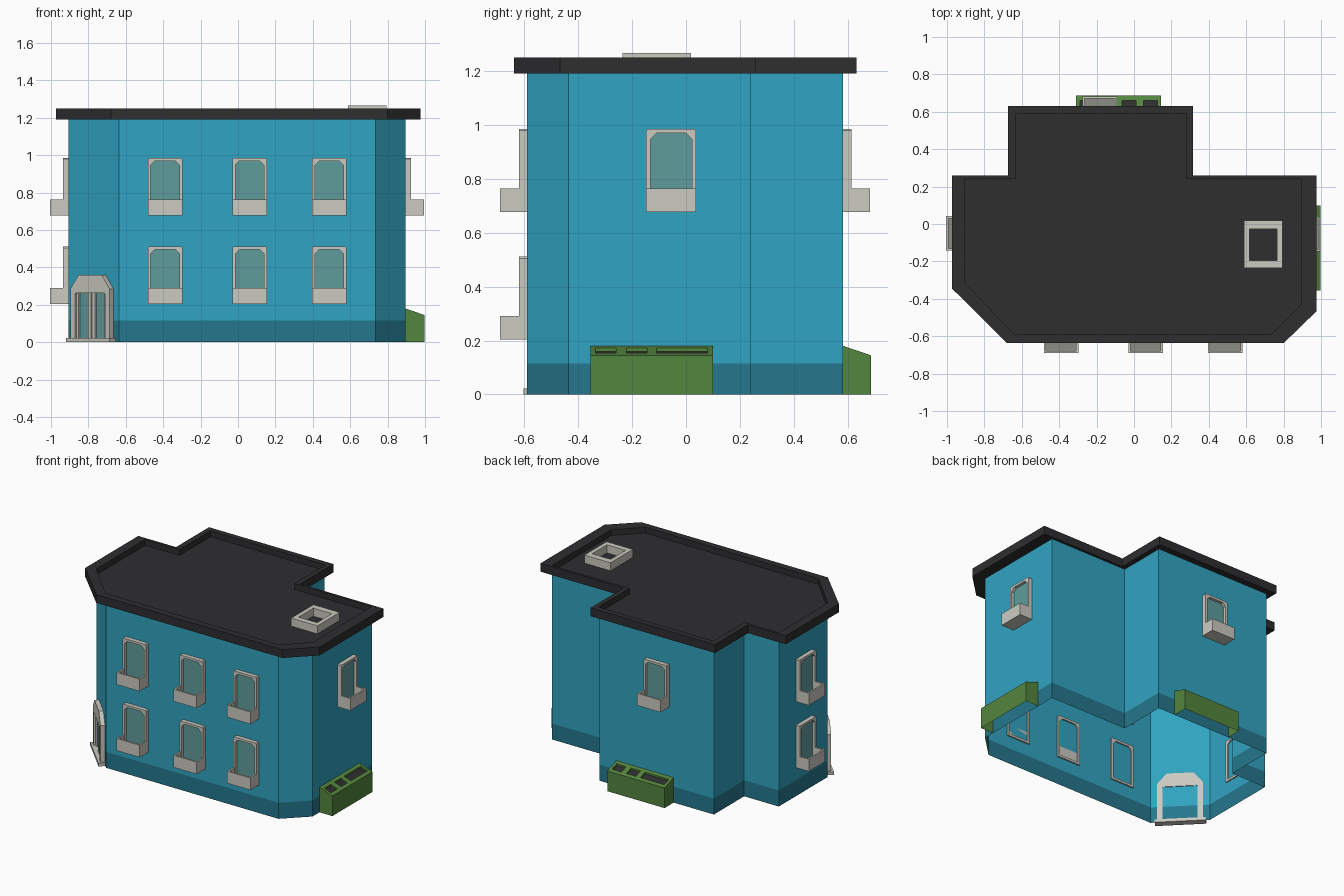
import bpy, bmesh
from mathutils import Matrix, Vector

if "Cube" in bpy.data.objects:
    bpy.data.objects.remove(bpy.data.objects["Cube"])


def material(name, r, g, b):
    m = bpy.data.materials.new(name)
    m.diffuse_color = [((c / 255 + 0.055) / 1.055) ** 2.4 for c in (r, g, b)] + [1]
    m.use_nodes = True
    m.node_tree.nodes["Principled BSDF"].inputs["Base Color"].default_value = m.diffuse_color
    return m


WALL = material("wall_blue", 48, 164, 193)
BASE = material("base_dark_blue", 36, 119, 141)
ROOF = material("roof_charcoal", 46, 46, 48)
TRIM = material("stone_trim", 203, 202, 193)
GLASS = material("glass_teal", 96, 156, 156)
GREEN = material("planter_green", 84, 134, 62)
FLOOR = material("balcony_grey", 140, 141, 133)


def add(name, verts, faces, mats, M=Matrix(), idx=None, fix=True):
    me = bpy.data.meshes.new(name)
    me.from_pydata([M @ Vector(v) for v in verts], [], faces)
    for m in mats:
        me.materials.append(m)
    if idx:
        for p, i in zip(me.polygons, idx):
            p.material_index = i
    if fix:
        bm = bmesh.new()
        bm.from_mesh(me)
        bmesh.ops.recalc_face_normals(bm, faces=bm.faces)
        bm.to_mesh(me)
        bm.free()
    ob = bpy.data.objects.new(name, me)
    bpy.context.collection.objects.link(ob)
    return ob


def ring(name, outer, inner, c0, c1, mat, M=Matrix()):
    """Extruded frame between two outlines of equal point count."""
    n = len(outer)
    v = [(*p, c) for c in (c0, c1) for loop in (outer, inner) for p in loop]
    f = []
    for i in range(n):
        j = (i + 1) % n
        f += [(i, j, 2*n + j, 2*n + i), (n + i, 3*n + i, 3*n + j, n + j),
              (2*n + i, 2*n + j, 3*n + j, 3*n + i), (i, n + i, n + j, j)]
    return add(name, v, f, [mat], M)


def prism(name, pts, c0, c1, mat, M=Matrix()):
    n = len(pts)
    v = [(*p, c) for c in (c0, c1) for p in pts]
    f = [tuple(range(n))[::-1], tuple(range(n, 2*n))]
    f += [(i, (i + 1) % n, n + (i + 1) % n, n + i) for i in range(n)]
    return add(name, v, f, [mat], M)


def rect(a0, a1, b0, b1):
    return [(a0, b0), (a1, b0), (a1, b1), (a0, b1)]


def facing(pos, normal):
    """Local axes: along the wall, up, outward."""
    n, z = Vector(normal).normalized(), Vector((0, 0, 1))
    u = z.cross(n)
    return Matrix.Translation(pos) @ Matrix((u, z, n)).transposed().to_4x4()


# walls: open shell with a darker base band
plan = [(-.905, -.315), (-.635, -.59), (.735, -.59), (.895, -.435), (.895, .24),
        (.28, .24), (.28, .583), (-.63, .583), (-.63, .24), (-.905, .24)]
n = len(plan)
verts = [(x, y, z) for z in (0, .115, 1.2) for x, y in plan]
faces = [(r*n + i, r*n + (i + 1) % n, (r + 1)*n + (i + 1) % n, (r + 1)*n + i)
         for r in (0, 1) for i in range(n)]
add("walls", verts, faces, [BASE, WALL], idx=[0]*n + [1]*n, fix=False)

# roof: overhanging parapet with sunken deck
eaves = [(-.973, -.345), (-.68, -.637), (.80, -.637), (.975, -.467), (.975, .258),
         (.315, .258), (.315, .632), (-.673, .632), (-.673, .258), (-.973, .258)]
lip = [(-.905, -.315), (-.64, -.588), (.735, -.588), (.895, -.43), (.895, .24),
       (.28, .24), (.28, .592), (-.632, .592), (-.632, .24), (-.905, .24)]
ring("roof_parapet", eaves, lip, 1.19, 1.25, ROOF)
prism("roof_deck", lip, 1.192, 1.208, ROOF)

# roof hatch
ring("roof_hatch", rect(.587, .795, -.235, .018), rect(.617, .765, -.195, -.027),
     1.2, 1.266, TRIM)


# windows with box balconies
def window(x, y, z, normal):
    M = facing((x, y, z), normal)
    w, h, t, c = .0925, .308, .016, .022
    outer = [(-w, 0), (w, 0), (w, h - .006), (w - .006, h), (-w + .006, h), (-w, h - .006)]
    a, b = w - t, h - t
    inner = [(-a, t), (a, t), (a, b - c), (a - c, b), (c - a, b), (-a, b - c)]
    ring("window_frame", outer, inner, -.01, .03, TRIM, M)
    prism("window_glass", inner, .004, .010, GLASS, M)
    # balcony: extruded upward, open at the top
    up = M @ Matrix(((1, 0, 0, 0), (0, 0, 1, 0), (0, 1, 0, 0), (0, 0, 0, 1)))
    s = .012
    ring("balcony_sides", rect(-w, w, 0, .1), rect(s - w, w - s, .0, .1 - s),
         0, .087, TRIM, up)
    prism("balcony_base", rect(-w + .001, w - .001, 0, .099), .0, .012, TRIM, up)
    prism("balcony_floor", rect(s - w, w - s, .0, .1 - s), .012, .018, FLOOR, up)


for z in (.203, .677):
    for x in (-.39, .062, .488):
        window(x, -.59, z, (0, -1, 0))
    window(-.905, -.05, z, (-1, 0, 0))
window(.895, -.055, .677, (1, 0, 0))
window(-.183, .583, .677, (0, 1, 0))


# planters: sloped top with three sunken beds
def planter(x, y, normal):
    M = facing((x, y, 0), normal)
    us = [-.2275, -.2075, -.1325, -.0925, -.0175, .0175, .2075, .2275]
    ds = [0, .024, .078, .103]
    top = lambda d: .18 - d * .34
    v, f, idx = [], [], []

    def quad(pts, m=0):
        f.append(tuple(range(len(v), len(v) + 4)))
        v.extend(pts)
        idx.append(m)

    for i in range(7):
        for j in range(3):
            c = [(us[i], ds[j + 1]), (us[i + 1], ds[j + 1]), (us[i + 1], ds[j]), (us[i], ds[j])]
            hi = [(a, top(d), d) for a, d in c]
            if j == 1 and i in (1, 3, 5):
                lo = [(a, b - .012, d) for a, b, d in hi]
                quad(lo, 1)
                for k in range(4):
                    q = (k + 1) % 4
                    quad([hi[k], lo[k], lo[q], hi[q]][::-1])
            else:
                quad(hi)
    a, d = us[-1], ds[-1]
    quad([(-a, 0, d), (a, 0, d), (a, top(d), d), (-a, top(d), d)])
    quad([(a, 0, d), (a, 0, 0), (a, top(0), 0), (a, top(d), d)])
    quad([(-a, 0, 0), (-a, 0, d), (-a, top(d), d), (-a, top(0), 0)])
    add("planter", v, f, [GREEN, ROOF], M, idx, fix=False)


planter(.895, -.1275, (1, 0, 0))
planter(-.0825, .583, (0, 1, 0))

# corner door on the left chamfer
D = facing((-.77, -.4525, 0), (-.275, -.27, 0))
arch = [(-.15, 0), (.15, 0), (.15, .285), (.088, .36), (-.088, .36), (-.15, .285)]
hole = [(-.115, .02), (.115, .02), (.115, .255), (.11, .262), (-.11, .262), (-.115, .255)]
ring("door_frame", arch, hole, -.005, .03, TRIM, D)
prism("door_glass", hole, .003, .008, GLASS, D)
for u0, u1 in ((-.115, -.098), (-.026, -.004), (.004, .026), (.098, .115)):
    prism("door_stile", rect(u0, u1, .02, .262), .003, .018, TRIM, D)
prism("door_step", rect(-.166, .166, 0, .022), -.005, .045, TRIM, D)
